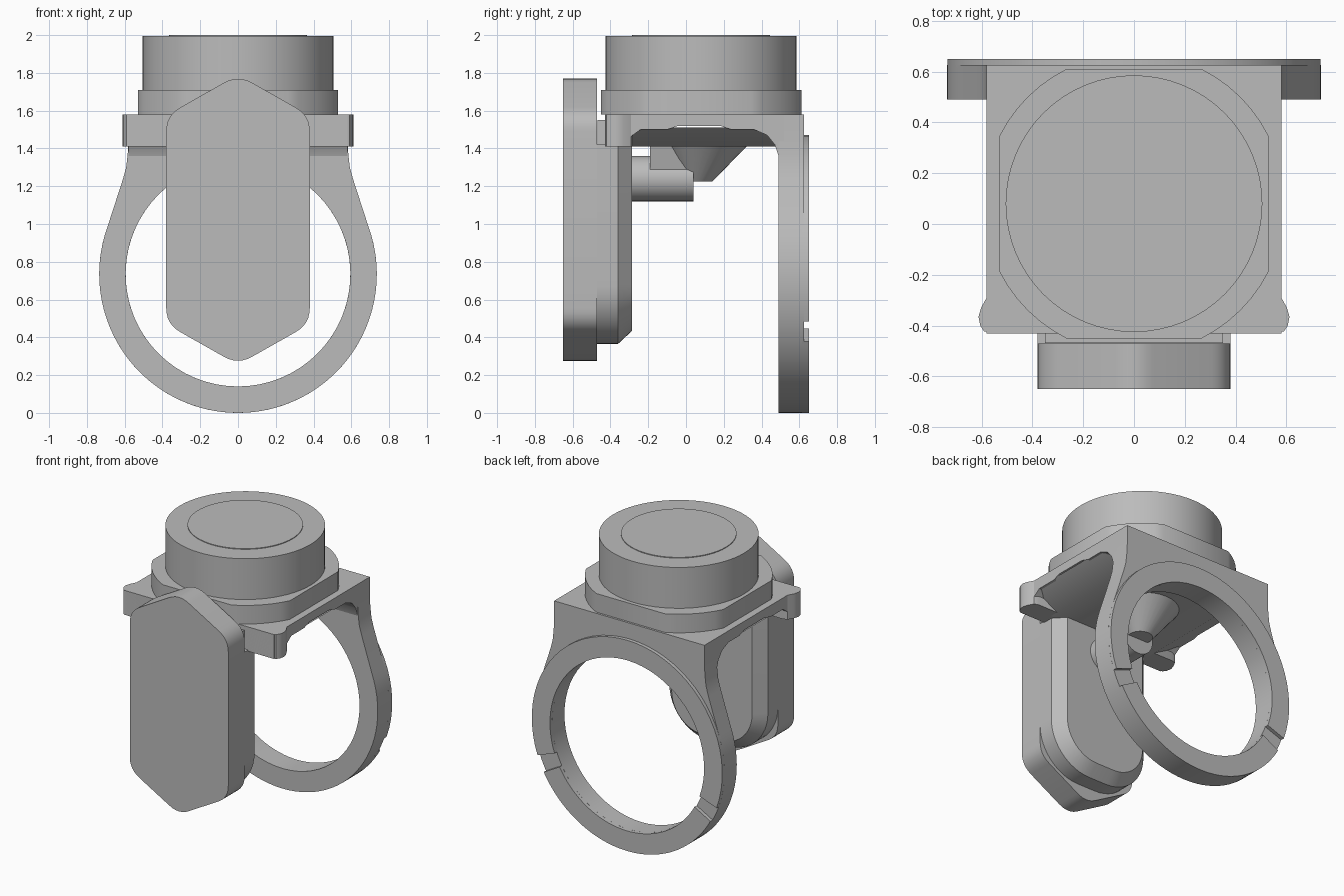
import bpy, bmesh
from math import sin, cos, radians
from mathutils import Vector

cube = bpy.data.objects.get("Cube")
if cube:
    bpy.data.objects.remove(cube, do_unlink=True)

grey = bpy.data.materials.new("plain grey")
grey.use_nodes = True
grey.diffuse_color = (0.5, 0.5, 0.5, 1)
grey.node_tree.nodes["Principled BSDF"].inputs["Base Color"].default_value = (0.5, 0.5, 0.5, 1)


def finish(name, bm):
    bmesh.ops.recalc_face_normals(bm, faces=bm.faces[:])
    mesh = bpy.data.meshes.new(name)
    bm.to_mesh(mesh)
    bm.free()
    mesh.materials.append(grey)
    obj = bpy.data.objects.new(name, mesh)
    bpy.context.collection.objects.link(obj)
    bpy.ops.object.select_all(action='DESELECT')
    obj.select_set(True)
    bpy.context.view_layer.objects.active = obj
    bpy.ops.object.shade_smooth_by_angle(angle=radians(30))
    return obj


def place(p, axis, h):
    """Lift a 2D point into space at height h along the axis."""
    u, v = p
    return {"x": (h, u, v), "y": (u, h, v), "z": (u, v, h)}[axis]


def loft(name, axis, sections):
    """Skin (height, outline) sections and cap both ends."""
    bm = bmesh.new()
    rings = [[bm.verts.new(place(p, axis, h)) for p in pts] for h, pts in sections]
    for a, b in zip(rings, rings[1:]):
        for i in range(len(a)):
            j = (i + 1) % len(a)
            bm.faces.new((a[i], a[j], b[j], b[i]))
    bm.faces.new(rings[0])
    bm.faces.new(rings[-1])
    return finish(name, bm)


def prism(name, axis, pts, a, b):
    return loft(name, axis, [(a, pts), (b, pts)])


def holed_prism(name, axis, outline, hole, a, b):
    """Extrude an outline with a hole through it."""
    bm = bmesh.new()
    for pts in (outline, hole):
        vs = [bm.verts.new(place(p, axis, a)) for p in pts]
        for i in range(len(vs)):
            bm.edges.new((vs[i - 1], vs[i]))
    bmesh.ops.triangle_fill(bm, use_beauty=True, edges=bm.edges[:])
    out = bmesh.ops.extrude_face_region(bm, geom=bm.faces[:])
    moved = [e for e in out["geom"] if isinstance(e, bmesh.types.BMVert)]
    bmesh.ops.translate(bm, verts=moved, vec=Vector(place((0, 0), axis, b - a)))
    return finish(name, bm)


def arc(cu, cv, r, start, end, n):
    angles = [radians(start + (end - start) * i / n) for i in range(n + 1)]
    return [(cu + r * cos(t), cv + r * sin(t)) for t in angles]


def circle(cu, cv, r, n=48):
    return arc(cu, cv, r, 0, 360, n)[:-1]


def mirrored(half):
    """Complete an outline given its +u half."""
    return half + [(-u, v) for u, v in reversed(half)]


def rounded(pts, d, n=6):
    """Round each corner, starting d away from it."""
    out = []
    for i, p in enumerate(pts):
        p, before, after = Vector(p), Vector(pts[i - 1]), Vector(pts[(i + 1) % len(pts)])
        a = p + (before - p).normalized() * d
        b = p + (after - p).normalized() * d
        for k in range(n + 1):
            t = k / n
            out.append(tuple(a * (1 - t) ** 2 + p * 2 * t * (1 - t) + b * t * t))
    return out


MID_Y, RING_Z = 0.08, 0.735

# Round knob with a slightly raised cap
prism("knob", "z", circle(0, MID_Y, 0.505, 64), 1.71, 1.995)
prism("knob_cap", "z", circle(0, MID_Y, 0.365, 64), 1.98, 2.0)

# Collar: a disc with four flats
collar = []
for q in range(4):
    collar += arc(0, MID_Y, 0.593, 90 * q + 26.57, 90 * q + 63.43, 6)
prism("collar", "z", collar, 1.58, 1.71)

# Carrier plate with scalloped underside
underside = [(-0.34, 1.41), (-0.31, 1.45), (-0.24, 1.5), (-0.1, 1.5), (-0.04, 1.52),
             (0.18, 1.52), (0.24, 1.5), (0.36, 1.5), (0.43, 1.47), (0.47, 1.42), (0.49, 1.36)]
slab = [(-0.43, 1.58), (-0.43, 1.41)] + underside + [(0.52, 1.36), (0.52, 1.58)]
prism("carrier_plate", "x", slab, -0.58, 0.58)
core = mirrored([(0.4, 1.41), (0.58, 1.51)])
prism("carrier_core", "y", core, -0.38, 0.5)
ears = [(0.55, -0.28), (0.58, -0.29), (0.602, -0.33), (0.612, -0.365),
        (0.605, -0.4), (0.59, -0.422), (0.56, -0.43)]
prism("carrier_ears", "z", mirrored(ears), 1.41, 1.58)

# Back ring with shoulders rising to the plate
half_ring = arc(0, RING_Z, 0.735, -90, 20, 28)[1:]
half_ring += [(0.61, 1.235), (0.592, 1.3), (0.584, 1.37), (0.58, 1.44), (0.58, 1.58)]
outline = [(0, 0)] + mirrored(half_ring)
holed_prism("back_ring", "y", outline, circle(0, RING_Z, 0.595, 64), 0.49, 0.625)

# Raised lip on the ring, split by a notch on each side
for name, start, end in (("upper_lip", -20, 200), ("lower_lip", 209, 331)):
    band = arc(0, RING_Z, 0.735, start, end, 40) + arc(0, RING_Z, 0.595, end, start, 40)
    bm = bmesh.new()
    n = len(band)
    near, far = [[bm.verts.new((u, y, v)) for u, v in band] for y in (0.615, 0.65)]
    for i in range(n):
        j = (i + 1) % n
        bm.faces.new((near[i], near[j], far[j], far[i]))
        if i < n // 2 - 1:
            for side in (near, far):
                bm.faces.new((side[i], side[i + 1], side[n - 2 - i], side[n - 1 - i]))
    finish(name, bm)

# Front paddle: tall hexagon with soft corners
hexagon = [(0, 1.79), (0.38, 1.575), (0.38, 0.47), (0, 0.255), (-0.38, 0.47), (-0.38, 1.575)]
prism("front_paddle", "y", rounded(hexagon, 0.085), -0.65, -0.47)


# Paddle backing: round-bottomed block with a chamfered rear edge
def backing(r):
    return mirrored(arc(0.07, 0.675, r, -90, 0, 12) + [(0.07 + r, 1.42)])


loft("paddle_backing", "y", [(-0.47, backing(0.31)), (-0.36, backing(0.31)), (-0.285, backing(0.24))])
neck = mirrored([(0.35, 1.4), (0.35, 1.55)])
prism("paddle_neck", "y", neck, -0.468, -0.4)

# Short axle, its strut, and the tapered boss below the plate
prism("axle", "y", circle(0, 1.24, 0.12, 32), -0.3, 0.04)
strut = mirrored([(0.1, 1.25), (0.14, 1.42)])
prism("axle_strut", "y", strut, -0.19, 0.02)
loft("tapered_boss", "z", [(1.225, circle(0, 0.06, 0.08, 32)), (1.42, circle(0, 0.1, 0.23, 32))])
